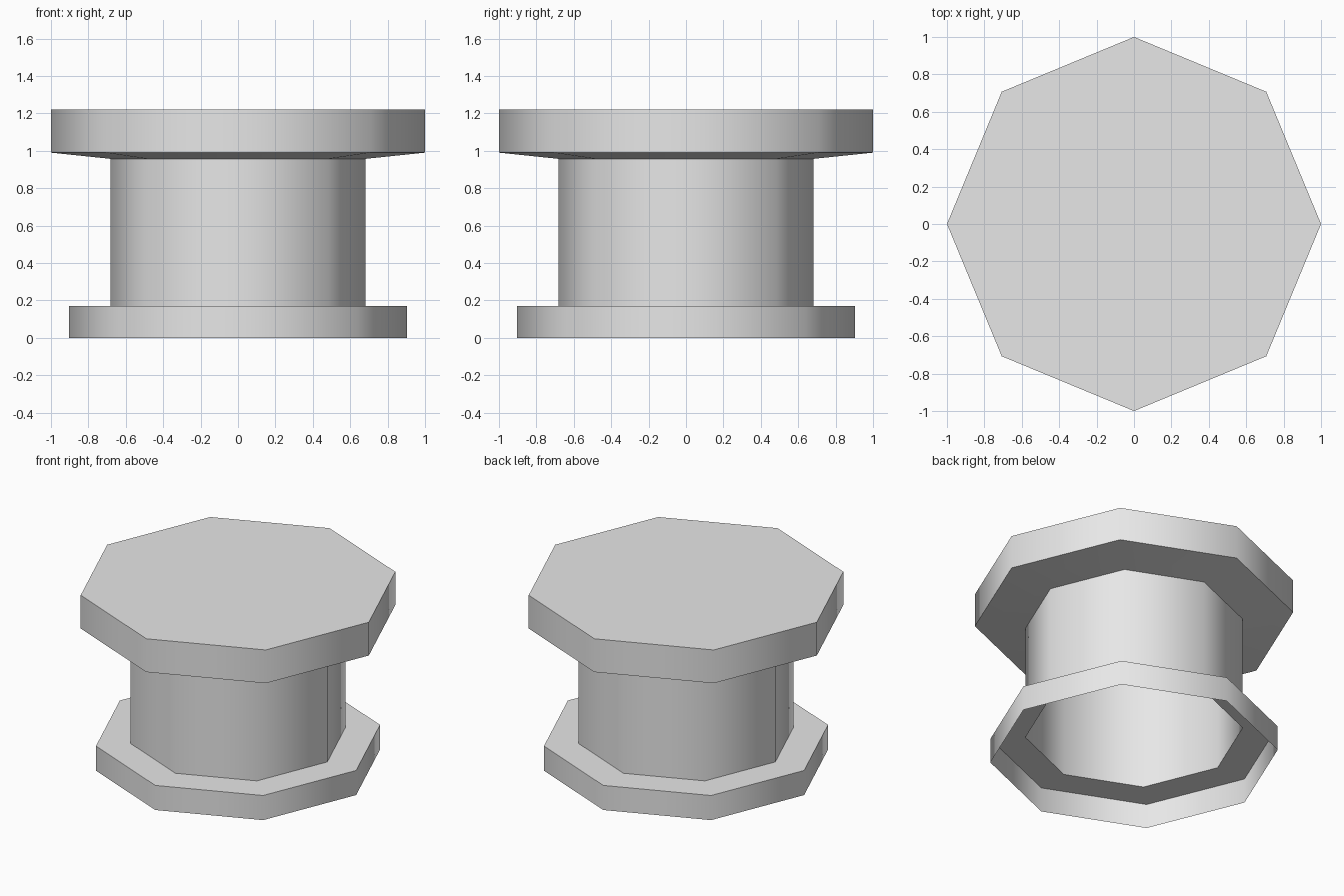
import bpy, bmesh, math

cube = bpy.data.objects.get("Cube")
if cube:
    bpy.data.objects.remove(cube, do_unlink=True)

SIDES = 8

grey = bpy.data.materials.new("light_grey")
grey.use_nodes = True
grey.diffuse_color = (0.8, 0.8, 0.8, 1)
grey.node_tree.nodes["Principled BSDF"].inputs["Base Color"].default_value = (0.8, 0.8, 0.8, 1)


def turned_part(name, profile, cap_top=False):
    """Turn a (radius, height) profile, listed from top to bottom, into an open octagonal shell."""
    bm = bmesh.new()
    rings = []
    for radius, height in profile:
        angles = [math.tau * i / SIDES for i in range(SIDES)]
        rings.append([bm.verts.new((radius * math.cos(a), radius * math.sin(a), height))
                      for a in angles])
    if cap_top:
        bm.faces.new(rings[0])
    for upper, lower in zip(rings, rings[1:]):
        for i in range(SIDES):
            j = (i + 1) % SIDES
            bm.faces.new((upper[i], lower[i], lower[j], upper[j]))
    mesh = bpy.data.meshes.new(name)
    bm.to_mesh(mesh)
    bm.free()
    mesh.materials.append(grey)
    obj = bpy.data.objects.new(name, mesh)
    bpy.context.collection.objects.link(obj)

    # Rounded shading around the sides, crisp rims
    bpy.ops.object.select_all(action='DESELECT')
    obj.select_set(True)
    bpy.context.view_layer.objects.active = obj
    bpy.ops.object.shade_smooth_by_angle(angle=math.radians(50))
    return obj


# Wide head with a slightly tapered underside
turned_part("head", [(1, 1.22), (1, 0.99), (0.683, 0.957)], cap_top=True)
# Hollow barrel
turned_part("barrel", [(0.683, 0.957), (0.683, 0.17)])
# Base flange, open underneath
turned_part("base_flange", [(0.683, 0.17), (0.903, 0.17), (0.903, 0)])
